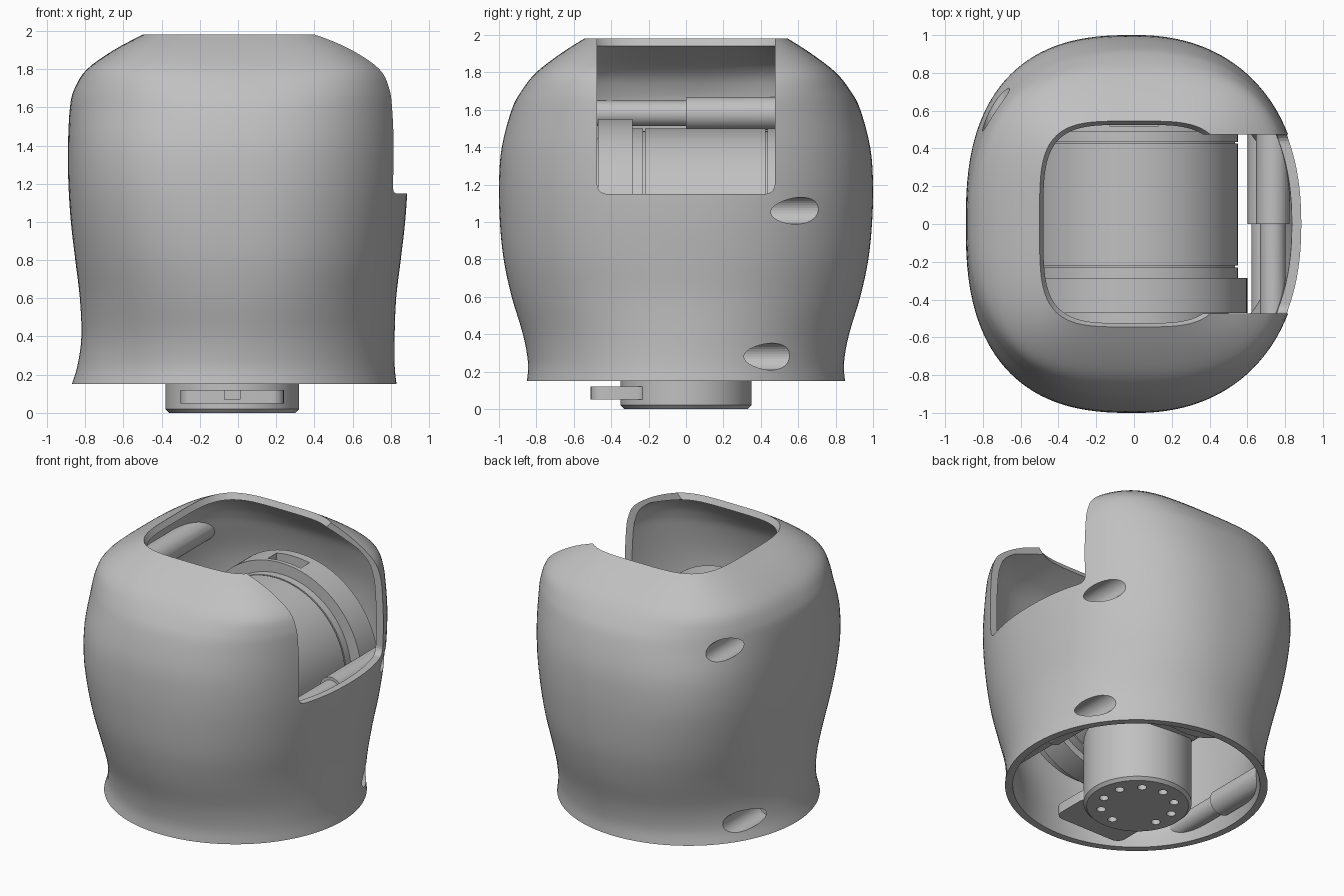
import bpy, bmesh, math
from mathutils import Matrix, Vector

if "Cube" in bpy.data.objects:
    bpy.data.objects.remove(bpy.data.objects["Cube"])

grey = bpy.data.materials.new("light_grey")
grey.use_nodes = True
colour = (0.53, 0.53, 0.53, 1)
grey.diffuse_color = colour
grey.node_tree.nodes["Principled BSDF"].inputs["Base Color"].default_value = colour


def make(name, bm, helper=False):
    bmesh.ops.recalc_face_normals(bm, faces=bm.faces)
    mesh = bpy.data.meshes.new(name)
    bm.to_mesh(mesh)
    bm.free()
    mesh.materials.append(grey)
    ob = bpy.data.objects.new(name, mesh)
    bpy.context.collection.objects.link(ob)
    if helper:
        ob.hide_render = True
        ob.hide_viewport = True
    return ob


def boolean(ob, other, operation="DIFFERENCE"):
    mod = ob.modifiers.new(operation.lower(), "BOOLEAN")
    mod.operation, mod.object, mod.solver = operation, other, "EXACT"


def smooth(*obs, angle=35):
    bpy.ops.object.select_all(action="DESELECT")
    for ob in obs:
        ob.select_set(True)
    bpy.context.view_layer.objects.active = obs[0]
    bpy.ops.object.shade_smooth_by_angle(angle=math.radians(angle))


def add_box(bm, lo, hi, bevel=0, axis=None):
    lo, hi = Vector(lo), Vector(hi)
    m = Matrix.Translation((lo + hi) / 2) @ Matrix.Diagonal((*(hi - lo), 1))
    verts = bmesh.ops.create_cube(bm, size=1, matrix=m)["verts"]
    if bevel:
        edges = [e for e in {e for v in verts for e in v.link_edges}
                 if abs((e.verts[0].co - e.verts[1].co).normalized()[axis]) > 0.9]
        bmesh.ops.bevel(bm, geom=edges, offset=bevel, segments=5, affect="EDGES", profile=0.5)


def add_cylinder(bm, r, depth, matrix):
    bmesh.ops.create_cone(bm, cap_ends=True, segments=32, radius1=r, radius2=r,
                          depth=depth, matrix=matrix)


def loft(bm, rings, closed=False):
    loops = [[bm.verts.new(p) for p in ring] for ring in rings]
    n = len(loops[0])
    pairs = list(zip(loops, loops[1:]))
    if closed:
        pairs.append((loops[-1], loops[0]))
    else:
        bm.faces.new(loops[0])
        bm.faces.new(loops[-1])
    for a, b in pairs:
        for i in range(n):
            j = (i + 1) % n
            bm.faces.new((a[i], a[j], b[j], b[i]))


def lathe(name, profile, matrix, segments=96):
    bm = bmesh.new()
    angles = [2 * math.pi * i / segments for i in range(segments)]
    loft(bm, [[matrix @ Vector((r * math.cos(a), r * math.sin(a), h)) for a in angles]
              for r, h in profile])
    return make(name, bm)


def along_y(x, z):
    return Matrix.Translation((x, 0, z)) @ Matrix.Rotation(-math.pi / 2, 4, "X")


# Shell sections: height, half width, half depth, +x roundness, -x roundness, x shift
SECTIONS = [
    (0.15, 0.85, 0.85, 2, 2, -0.02), (0.25, 0.83, 0.845, 2, 2, -0.01),
    (0.4, 0.82, 0.872, 2, 2.07, 0), (0.6, 0.828, 0.932, 2.07, 2.2, 0),
    (0.8, 0.852, 0.975, 2.15, 2.35, 0), (1.0, 0.875, 0.995, 2.2, 2.48, 0),
    (1.2, 0.888, 1, 2.26, 2.58, 0), (1.4, 0.89, 0.985, 2.32, 2.56, 0),
    (1.6, 0.88, 0.932, 2.45, 2.45, 0), (1.7, 0.855, 0.88, 2.7, 2.6, 0),
    (1.8, 0.79, 0.8, 3.2, 3.0, 0), (1.9, 0.65, 0.67, 3.7, 3.5, 0),
    (1.98, 0.5, 0.545, 4, 4, 0)]


def refine(rows, steps=4):
    out = []
    for i in range(len(rows) - 1):
        p = [rows[max(0, min(len(rows) - 1, i + k))] for k in (-1, 0, 1, 2)]
        for s in range(steps):
            t = s / steps
            out.append([0.5 * (2 * b + (c - a) * t + (2 * a - 5 * b + 4 * c - d) * t ** 2
                               + (3 * b - a - 3 * c + d) * t ** 3) for a, b, c, d in zip(*p)])
    return out + [list(rows[-1])]


def section(row, inset=0, count=128):
    z, a, b, n_right, n_left, shift = row
    ring = []
    for i in range(count):
        t = 2 * math.pi * i / count
        c, s = math.cos(t), math.sin(t)
        n = n_right if c > 0 else n_left
        ring.append((shift + math.copysign(abs(c) ** (2 / n), c) * (a - inset),
                     math.copysign(abs(s) ** (2 / n), s) * (b - inset), z))
    return ring


rows = refine(SECTIONS)
outer = [section(r) for r in rows]
inner = [section(r, 0.05) for r in rows if r[0] < 1.87]
lip = section([1.94] + rows[-1][1:], 0.02)

bm = bmesh.new()
loft(bm, outer + [lip] + inner[::-1], closed=True)
shell = make("shell", bm)

# Solid just inside the shell surface, used to trim the bosses
bm = bmesh.new()
loft(bm, [section(r, 0.02) for r in rows])
core = make("shell_core_helper", bm, True)

# Side window cut through the upper wall, with rounded lower corners
bm = bmesh.new()
add_box(bm, (0.3, -0.475, 1.15), (1.3, 0.475, 2.4), 0.05, 0)
boolean(shell, make("window_cutter", bm, True))

# Stepped screw bosses along the depth, and the holes bored into them from the back
bosses = []
bores = bmesh.new()
for x, z, reach, bore_start in ((-0.73, 1.58, 0.8, 0.3), (0.735, 1.06, 0.8, 0.3),
                                (-0.73, 0.28, 0.7, 0.12), (0.69, 0.28, 0.7, 0.18)):
    boss = lathe("screw_boss", [(0.068, -reach), (0.068, 0), (0.088, 0), (0.088, reach)],
                 along_y(x, z), 40)
    bosses.append(boss)
    depth = 1.2 - bore_start
    add_cylinder(bores, 0.072, depth, along_y(x, z) @ Matrix.Translation((0, 0, bore_start + depth / 2)))
bore_cutter = make("bore_cutter", bores, True)
boolean(shell, bore_cutter)
for boss in bosses:
    boolean(boss, core, "INTERSECT")
    boolean(boss, bore_cutter)

# Horizontal drive barrel with grooves and wide front and rear flanges
barrel = lathe("drive_barrel", [
    (0.42, -0.62), (0.5, -0.6), (0.5, -0.47), (0.6, -0.47), (0.6, -0.285), (0.55, -0.285),
    (0.55, -0.23), (0.535, -0.23), (0.535, -0.22), (0.55, -0.22), (0.55, 0.425),
    (0.535, 0.425), (0.535, 0.435), (0.55, 0.435), (0.55, 0.49), (0.63, 0.49),
    (0.63, 0.68), (0.6, 0.71)], along_y(0, 0.95))
bm = bmesh.new()
add_box(bm, (-0.13, 0.52, 1.44), (0.13, 0.62, 1.7))
boolean(barrel, make("barrel_slot_cutter", bm, True))

# Vertical neck with a ring of bolt holes underneath, one place left blank
neck = lathe("neck", [(0.33, 0), (0.35, 0.02), (0.35, 0.5)], Matrix.Translation((-0.03, 0, 0)))
bm = bmesh.new()
for i in range(1, 10):
    a = math.radians(237 + 36 * i)
    add_cylinder(bm, 0.03, 0.1,
                 Matrix.Translation((-0.03 + 0.24 * math.cos(a), 0.24 * math.sin(a), 0)))
boolean(neck, make("bolt_hole_cutter", bm, True))

# Connector tab at the front of the neck
bm = bmesh.new()
add_box(bm, (-0.3, -0.51, 0.05), (0.24, -0.2, 0.12), 0.06, 2)
tab = make("connector_tab", bm)
bm = bmesh.new()
add_box(bm, (-0.07, -0.55, 0.07), (0.01, -0.42, 0.2))
boolean(tab, make("tab_notch_cutter", bm, True))

smooth(shell, barrel, neck, tab, *bosses)
